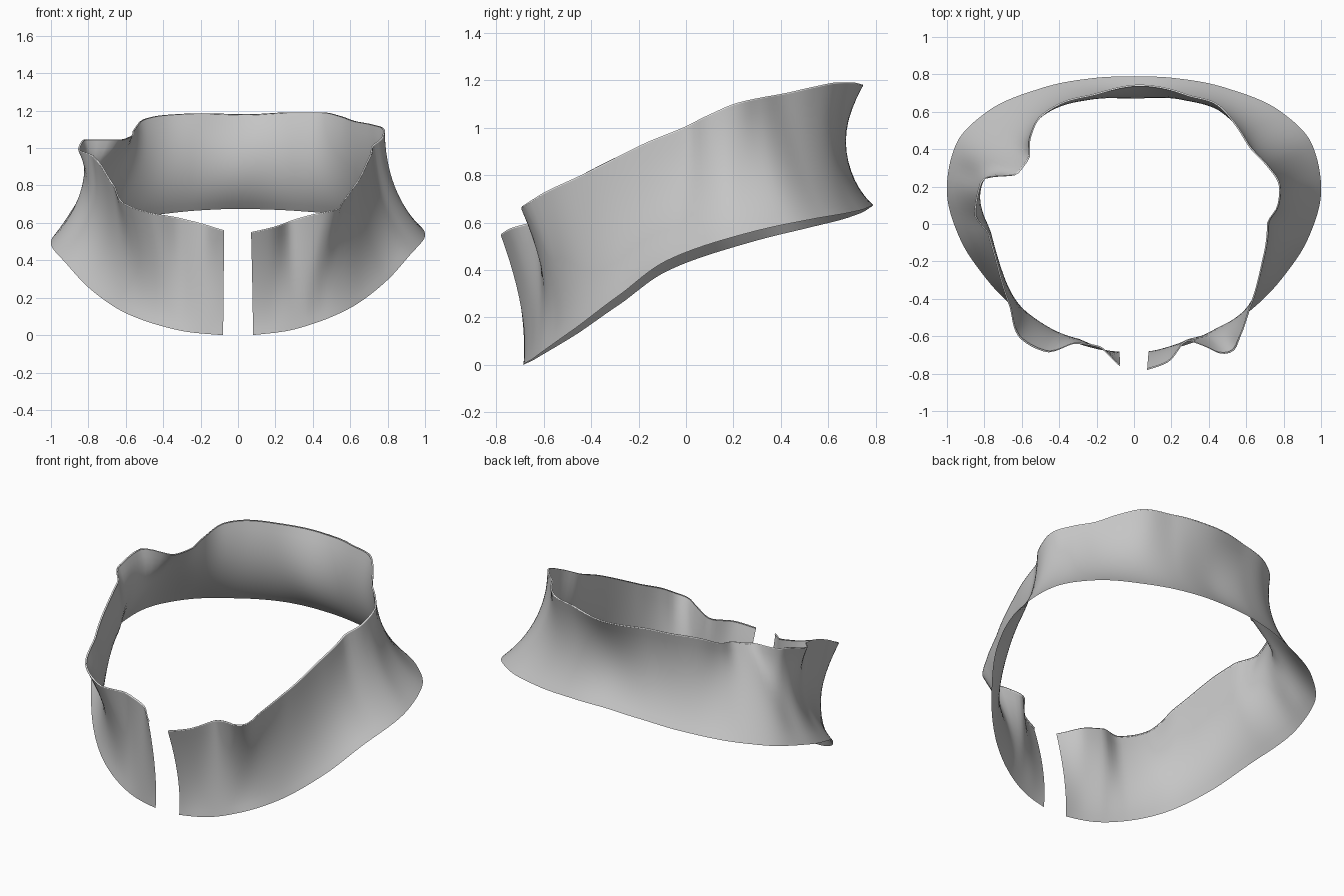
import bpy, math

if "Cube" in bpy.data.objects:
    bpy.data.objects.remove(bpy.data.objects["Cube"])

# Edge curves as (x, y, z), running round from the front gap
TOP = [(.07, -.78, .545), (.18, -.74, .57), (.28, -.63, .605), (.38, -.655, .635), (.47, -.695, .655),
       (.53, -.68, .67), (.57, -.6, .72), (.63, -.43, .80), (.70, -.17, .93), (.72, 0, 1.0),
       (.775, .1, 1.05), (.78, .22, 1.1), (.72, .31, 1.12), (.62, .42, 1.14), (.55, .53, 1.165),
       (.45, .64, 1.185), (.28, .695, 1.185), (.05, .745, 1.175), (-.2, .70, 1.18),
       (-.4, .645, 1.17), (-.5, .58, 1.15), (-.56, .46, 1.09), (-.57, .35, 1.06),
       (-.63, .27, 1.04), (-.82, .23, 1.04), (-.855, .06, .99), (-.78, -.06, .955),
       (-.74, -.2, .91), (-.67, -.43, .80), (-.61, -.61, .70), (-.47, -.685, .65),
       (-.31, -.64, .62), (-.19, -.66, .59), (-.075, -.76, .555)]
MID = [(.077, -.695, .24), (.28, -.62, .29), (.43, -.58, .33), (.6, -.45, .42), (.7, -.28, .53),
       (.79, -.02, .68), (.84, .2, .79), (.79, .34, .83), (.64, .49, .86), (.45, .62, .885),
       (.25, .67, .9), (0, .672, .9)]
BOTTOM = [(.08, -.685, 0), (.25, -.655, .02), (.4, -.6, .06), (.6, -.48, .145), (.8, -.28, .295),
          (.93, -.08, .44), (1, .22, .545), (.95, .43, .595), (.8, .59, .625), (.5, .725, .65),
          (.2, .782, .67), (0, .788, .675)]


def mirrored(half, drop):
    """Complete a half curve; the left side hangs slightly lower."""
    other = []
    for x, y, z in reversed(half[:-1]):
        other.append((-x, y, z - drop * x * x / (x * x + y * y)))
    return half + other


def angle(p):
    return math.atan2(p[0], -p[1]) % (2 * math.pi)


def sampler(pts):
    """Smooth curve by angle, giving a point for u in 0..1."""
    a = [angle(p) for p in pts]
    v = [(math.hypot(p[0], p[1]), p[2]) for p in pts]
    n = len(a)

    def slope(i, c):
        if i in (0, n - 1):
            j = 0 if i == 0 else n - 2
            return (v[j + 1][c] - v[j][c]) / (a[j + 1] - a[j])
        s0 = (v[i][c] - v[i - 1][c]) / (a[i] - a[i - 1])
        s1 = (v[i + 1][c] - v[i][c]) / (a[i + 1] - a[i])
        return 0 if s0 * s1 <= 0 else 2 * s0 * s1 / (s0 + s1)

    def at(u):
        t = a[0] + (a[-1] - a[0]) * u
        i = max(k for k in range(n - 1) if a[k] <= t + 1e-9)
        h = a[i + 1] - a[i]
        s = (t - a[i]) / h
        out = []
        for c in (0, 1):
            out.append(v[i][c] * (2 * s**3 - 3 * s**2 + 1) + v[i + 1][c] * (3 * s**2 - 2 * s**3)
                       + h * slope(i, c) * (s**3 - 2 * s**2 + s) + h * slope(i + 1, c) * (s**3 - s**2))
        return (out[0] * math.sin(t), -out[0] * math.cos(t), out[1])
    return at


def material(name, c):
    m = bpy.data.materials.new(name)
    m.diffuse_color = (c, c, c, 1)
    m.use_nodes = True
    m.node_tree.nodes["Principled BSDF"].inputs["Base Color"].default_value = m.diffuse_color
    return m


def sheet(name, columns, mat):
    rows = len(columns[0])
    verts = [p for col in columns for p in col]
    faces = []
    for i in range(len(columns) - 1):
        for j in range(rows - 1):
            k = i * rows + j
            faces.append((k, k + 1, k + rows + 1, k + rows))
    me = bpy.data.meshes.new(name)
    me.from_pydata(verts, [], [f[::-1] for f in faces])
    me.materials.append(mat)
    for p in me.polygons:
        p.use_smooth = True
    ob = bpy.data.objects.new(name, me)
    bpy.context.collection.objects.link(ob)
    return ob


top, mid, bot = sampler(TOP), sampler(mirrored(MID, .02)), sampler(mirrored(BOTTOM, .045))
N, ROWS = 200, 12
cloth, trim = [], []
for i in range(N + 1):
    A, B, C = top(i / N), mid(i / N), bot(i / N)
    col = []
    for j in range(ROWS + 1):
        t = j / ROWS
        w = ((1 - t) * (1 - 2 * t), 4 * t * (1 - t), t * (2 * t - 1))
        col.append(tuple(w[0] * A[k] + w[1] * B[k] + w[2] * C[k] for k in range(3)))
    cloth.append(col)
    # narrow lip folded just over the upper edge
    r = math.hypot(A[0], A[1])
    s = (r - .009) / r
    trim.append([(A[0] * s, A[1] * s, A[2] + .004), (A[0], A[1], A[2] + .006), A])

# Collar band and its upper edge
sheet("collar_band", cloth, material("mid grey cloth", .56))
sheet("collar_top_edge", trim, material("pale edge", .75))
